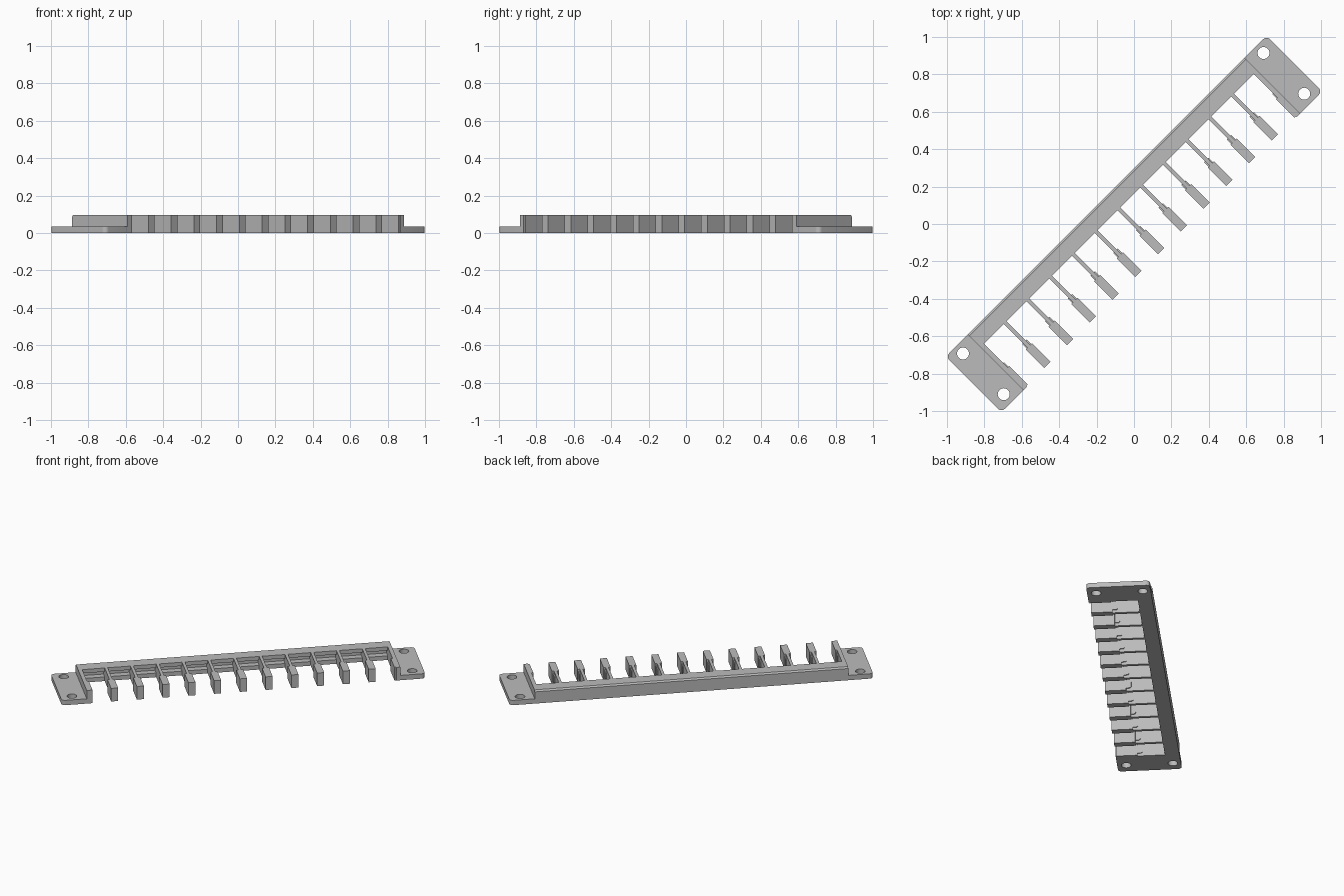
import bpy, bmesh, math

if "Cube" in bpy.data.objects:
    bpy.data.objects.remove(bpy.data.objects["Cube"])

TURN = math.pi / 4          # the whole comb lies along the diagonal
H = 0.095                   # body height
TAB_H = 0.035
L_BODY, L_ALL, W = 1.047, 1.213, 0.21
SPINE_IN, WEB = 0.115, 0.16 # inner edge of spine, depth of its channel
Z0, Z1 = 0.03, 0.068        # channel floor and ceiling
PITCH = 0.172

grey = bpy.data.materials.new("grey plastic")
grey.diffuse_color = (0.5, 0.5, 0.5, 1)
grey.use_nodes = True
grey.node_tree.nodes["Principled BSDF"].inputs["Base Color"].default_value = grey.diffuse_color


def prism(name, pts, axis, a, b):
    """Extrude a closed profile along x, y or z from a to b."""
    place = {"x": lambda p, t: (t, p[0], p[1]),
             "y": lambda p, t: (p[0], t, p[1]),
             "z": lambda p, t: (p[0], p[1], t)}[axis]
    bm = bmesh.new()
    lo = [bm.verts.new(place(p, a)) for p in pts]
    hi = [bm.verts.new(place(p, b)) for p in pts]
    bm.faces.new(lo)
    bm.faces.new(hi)
    for i in range(len(pts)):
        j = (i + 1) % len(pts)
        bm.faces.new((lo[i], lo[j], hi[j], hi[i]))
    bmesh.ops.recalc_face_normals(bm, faces=bm.faces)
    me = bpy.data.meshes.new(name)
    bm.to_mesh(me)
    bm.free()
    ob = bpy.data.objects.new(name, me)
    bpy.context.collection.objects.link(ob)
    me.materials.append(grey)
    ob.rotation_euler.z = TURN
    return ob


def box(name, x0, x1, y0, y1, z0, z1):
    return prism(name, [(x0, y0), (x1, y0), (x1, y1), (x0, y1)], "z", z0, z1)


def arc(cx, cy, r, a0, a1, n):
    return [(cx + r * math.cos(math.radians(a0 + (a1 - a0) * i / n)),
             cy + r * math.sin(math.radians(a0 + (a1 - a0) * i / n)))
            for i in range(n + 1)]


def bump(name, u0, u1):
    """Rounded catch on the inner shoulder of a tooth tip."""
    r = 0.012
    pts = [(-0.066, 0.02)] + [(-0.066, 0.078)]
    pts += arc(-0.032 - r, 0.078 - r, r, 90, 0, 5)
    pts += arc(-0.032 - r, 0.02 + r, r, 0, -90, 5)
    return prism(name, pts, "x", u0, u1)


# Spine: channel section, open towards the teeth, chamfered back edge
prism("spine", [(SPINE_IN, 0), (W, 0), (W, H - 0.01), (W - 0.01, H), (SPINE_IN, H),
                (SPINE_IN, Z1), (WEB, Z1), (WEB, Z0), (SPINE_IN, Z0)],
      "x", -L_BODY, L_BODY)

# Teeth: thin stalk, rib in the channel, catch, thick tip
for k in range(-5, 6):
    c = k * PITCH
    box("tooth_stalk", c - 0.01, c + 0.01, -0.065, SPINE_IN, 0, H)
    box("tooth_rib", c - 0.01, c + 0.01, SPINE_IN, WEB, Z0, Z1)
    bump("tooth_catch", c - 0.017, c + 0.017)
    box("tooth_tip", c - 0.0235, c + 0.0235, -0.206, -0.065, 0, H)

for s in (-1, 1):
    # End walls with half a tooth on the inner side
    a, b = sorted((s * 1.02, s * L_BODY))
    box("end_wall", a, b, -W, SPINE_IN, 0, H)
    box("end_wall_rib", a, b, SPINE_IN, WEB, Z0, Z1)
    a, b = sorted((s * 1.0085, s * 1.02))
    box("end_wall_tip", a, b, -0.206, -0.065, 0, H)
    a, b = sorted((s * 1.014, s * 1.02))
    bump("end_wall_catch", a, b)

    # Mounting tabs with rounded outer corners and two screw holes
    r = 0.025
    outline = [(L_BODY, -W)] + arc(L_ALL - r, -W + r, r, -90, 0, 6)
    outline += arc(L_ALL - r, W - r, r, 0, 90, 6) + [(L_BODY, W)]
    loops = [outline] + [arc(1.136, y, 0.032, 0, 360, 32)[:-1] for y in (-0.151, 0.157)]
    cu = bpy.data.curves.new("mounting_tab", "CURVE")
    cu.dimensions, cu.fill_mode, cu.extrude = "2D", "BOTH", TAB_H / 2
    for pts in loops:
        sp = cu.splines.new("POLY")
        sp.points.add(len(pts) - 1)
        for p, (x, y) in zip(sp.points, pts):
            p.co = (s * x, y, 0, 1)
        sp.use_cyclic_u = True
    tab = bpy.data.objects.new("mounting_tab", cu)
    bpy.context.collection.objects.link(tab)
    cu.materials.append(grey)
    tab.location.z = TAB_H / 2
    tab.rotation_euler.z = TURN
    bpy.ops.object.select_all(action="DESELECT")
    tab.select_set(True)
    bpy.context.view_layer.objects.active = tab
    bpy.ops.object.convert(target="MESH")
    bpy.ops.object.shade_smooth_by_angle(angle=math.radians(30))
